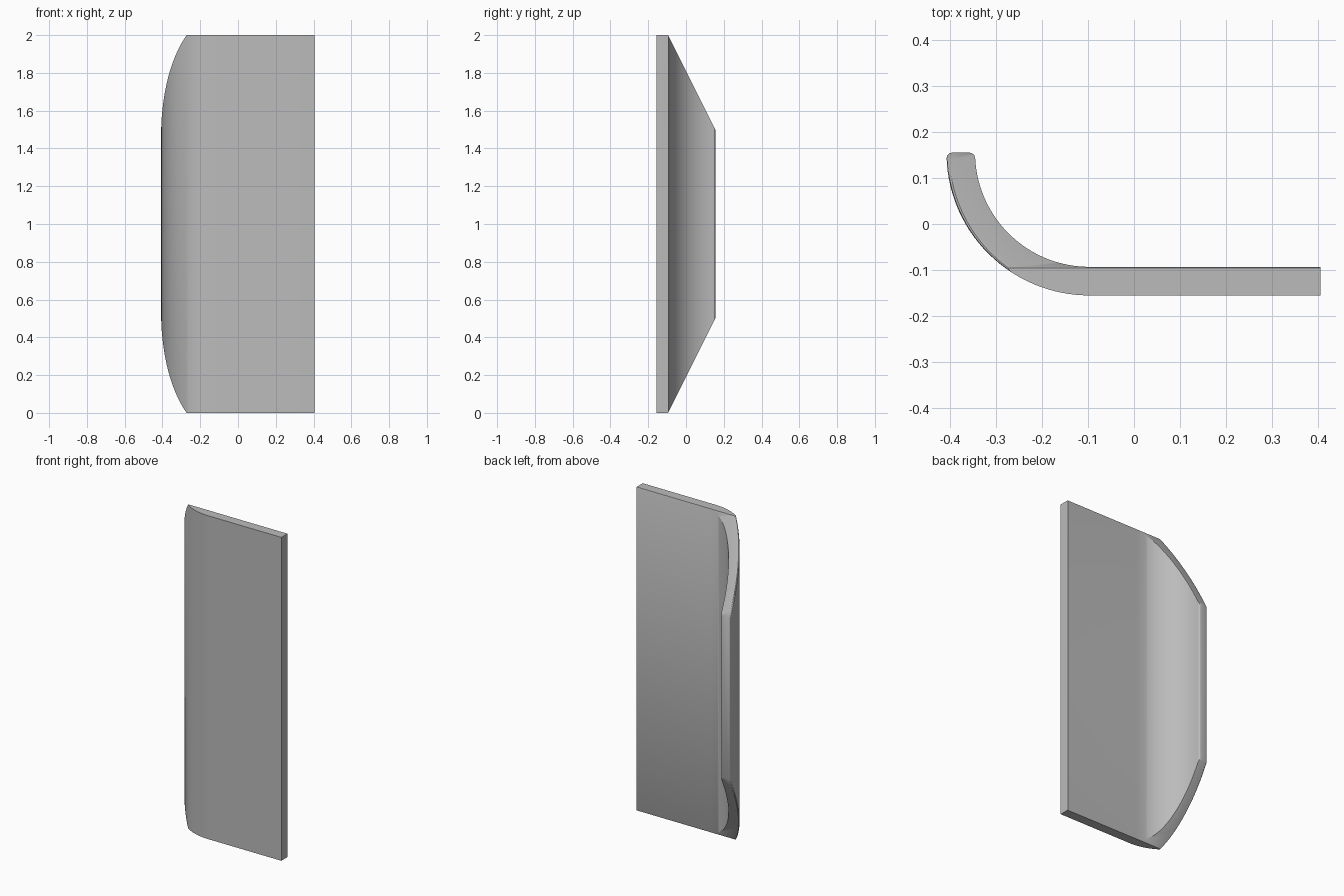
import bpy, bmesh, math
from mathutils import Vector

cube = bpy.data.objects.get("Cube")
if cube:
    bpy.data.objects.remove(cube, do_unlink=True)

OUTER, INNER = 0.31, 0.248      # bend radii
CX, CY = -0.097, 0.155          # bend centre
EDGE_X = 0.405                  # straight end of the sheet
HEIGHT, MARGIN = 2.0, 0.04
STEPS = 32


def arc(radius):
    angles = [math.pi * (1.5 - 0.5 * i / STEPS) for i in range(STEPS + 1)]
    return [(CX + radius * math.cos(a), CY + radius * math.sin(a)) for a in angles]


# Sheet profile: straight flange running into a quarter bend
profile = [(EDGE_X, CY - OUTER)] + arc(OUTER) + arc(INNER)[::-1] + [(EDGE_X, CY - INNER)]
bm = bmesh.new()
base = bm.faces.new([bm.verts.new((x, y, -MARGIN)) for x, y in profile])
grown = bmesh.ops.extrude_face_region(bm, geom=[base])
top = [v for v in grown["geom"] if isinstance(v, bmesh.types.BMVert)]
bmesh.ops.translate(bm, verts=top, vec=(0, 0, HEIGHT + 2 * MARGIN))
bmesh.ops.recalc_face_normals(bm, faces=bm.faces)


def trim(point, normal):
    geom = bm.verts[:] + bm.edges[:] + bm.faces[:]
    cut = bmesh.ops.bisect_plane(bm, geom=geom, dist=1e-6, plane_co=point,
                                 plane_no=normal, clear_outer=True)["geom_cut"]
    edges = [e for e in cut if isinstance(e, bmesh.types.BMEdge)]
    bmesh.ops.holes_fill(bm, edges=edges, sides=0)


# Slanted corners on the bent side
for z, side in ((HEIGHT, 1), (0, -1)):
    trim((0, -0.095, z), (0, 2, side))


# Rounded outer slanted edges and rounded upright edges of the tip
def on_outer(v):
    return abs(math.hypot(v.co.x - CX, v.co.y - CY) - OUTER) < 0.002 and v.co.x < CX


def rounded(e):
    a, b = e.verts
    if all(v.co.y > CY - 0.001 for v in e.verts):
        return abs(a.co.z - b.co.z) > 0.5
    slanted = any(abs(f.normal.z) > 0.2 and abs(f.normal.y) > 0.2 for f in e.link_faces)
    return slanted and on_outer(a) and on_outer(b)


bm.normal_update()
bmesh.ops.bevel(bm, geom=[e for e in bm.edges if rounded(e)], offset=0.012,
                offset_type='OFFSET', segments=3, profile=0.5,
                affect='EDGES', clamp_overlap=False)

# Flat top and bottom
trim((0, 0, HEIGHT), (0, 0, 1))
trim((0, 0, 0), (0, 0, -1))
bmesh.ops.recalc_face_normals(bm, faces=bm.faces)

mesh = bpy.data.meshes.new("curved_panel")
bm.to_mesh(mesh)
bm.free()
panel = bpy.data.objects.new("curved_panel", mesh)
bpy.context.collection.objects.link(panel)

# Plain grey finish
GREY = (0.5, 0.5, 0.5, 1)
mat = bpy.data.materials.new("plain_grey")
mat.use_nodes = True
mat.diffuse_color = GREY
mat.node_tree.nodes["Principled BSDF"].inputs["Base Color"].default_value = GREY
mesh.materials.append(mat)

bpy.context.view_layer.objects.active = panel
panel.select_set(True)
bpy.ops.object.shade_smooth_by_angle(angle=math.radians(30))
